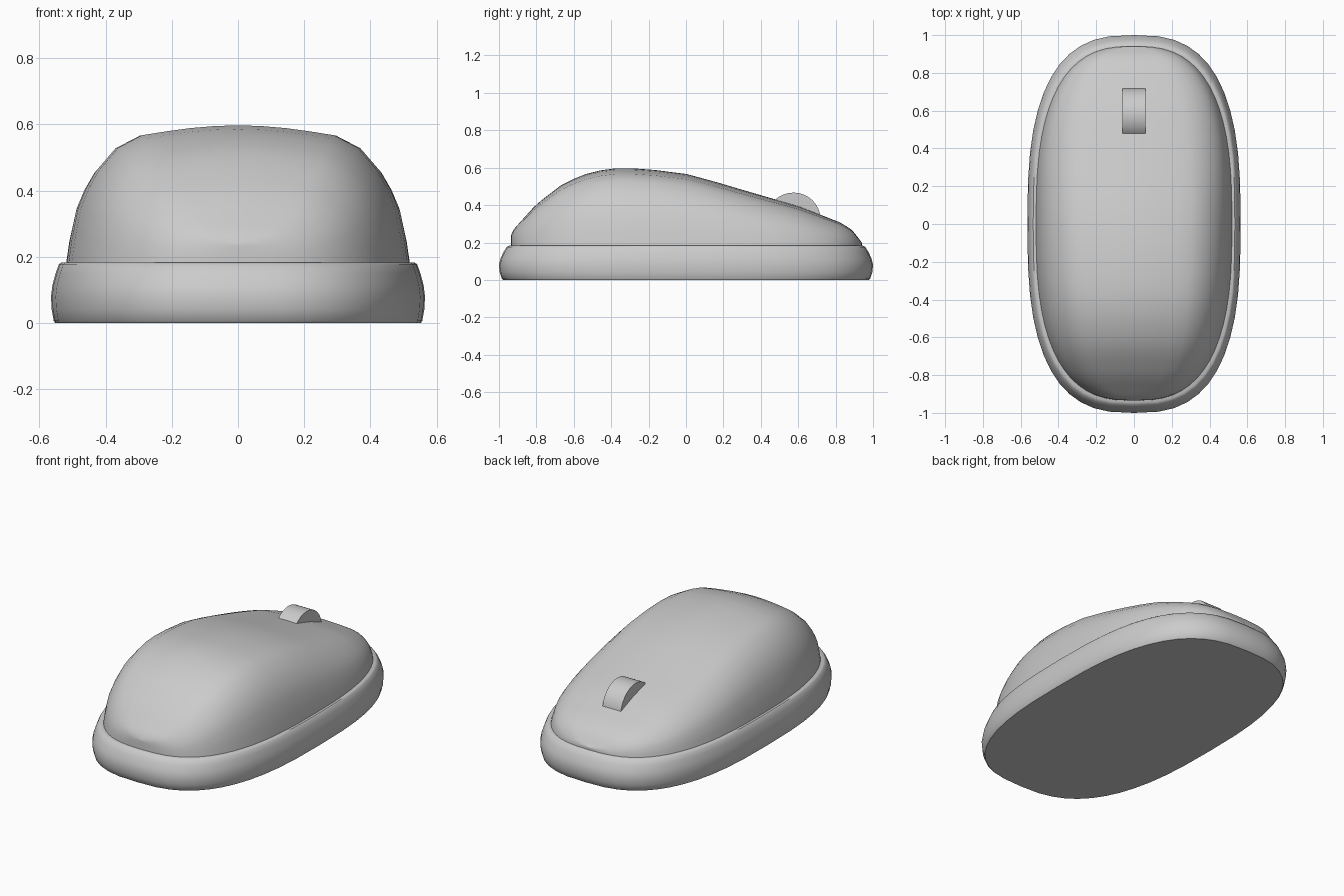
import bpy, bmesh, math

if "Cube" in bpy.data.objects:
    bpy.data.objects.remove(bpy.data.objects["Cube"])

grey = bpy.data.materials.new("light grey plastic")
grey.diffuse_color = (0.6, 0.6, 0.6, 1)
grey.use_nodes = True
grey.node_tree.nodes["Principled BSDF"].inputs["Base Color"].default_value = grey.diffuse_color


def finish(bm, name, angle=40):
    bmesh.ops.remove_doubles(bm, verts=bm.verts, dist=0.0005)
    bmesh.ops.recalc_face_normals(bm, faces=bm.faces)
    me = bpy.data.meshes.new(name)
    bm.to_mesh(me)
    bm.free()
    me.materials.append(grey)
    me.shade_smooth()
    me.set_sharp_from_angle(angle=math.radians(angle))
    ob = bpy.data.objects.new(name, me)
    bpy.context.collection.objects.link(ob)
    return ob


def bridge(bm, a, b, closed):
    for i in range(len(a) if closed else len(a) - 1):
        j = (i + 1) % len(a)
        bm.faces.new((a[i], a[j], b[j], b[i]))


def spow(v, n):
    return math.copysign(abs(v) ** (2 / n), v)


def lerp(points, x):
    for (x0, y0), (x1, y1) in zip(points, points[1:]):
        if x <= x1:
            return y0 + (y1 - y0) * max(0, x - x0) / (x1 - x0)
    return points[-1][1]


# Base: rounded oval tray, stacked rings of (z, scale)
bm = bmesh.new()
rings = []
for z, s in [(0, 0.978), (0.006, 0.985), (0.04, 0.996), (0.08, 1), (0.115, 0.992),
             (0.15, 0.975), (0.176, 0.959), (0.183, 0.945), (0.183, 0.91)]:
    ring = []
    for i in range(48):
        a = 2 * math.pi * i / 48
        ring.append(bm.verts.new((0.565 * s * spow(math.cos(a), 2.75),
                                  s * spow(math.sin(a), 2.75), z)))
    rings.append(ring)
for a, b in zip(rings, rings[1:]):
    bridge(bm, a, b, True)
bm.faces.new(rings[0])
bm.faces.new(rings[-1])
finish(bm, "base")

# Top shell: cross-sections lofted along the length under a humped ridge line
ridge = [(-0.935, 0.24), (-0.92, 0.272), (-0.8, 0.405), (-0.65, 0.52), (-0.5, 0.58),
         (-0.35, 0.6), (-0.2, 0.592), (0, 0.567), (0.15, 0.527), (0.3, 0.482),
         (0.6, 0.395), (0.83, 0.305), (0.89, 0.265), (0.94, 0.2)]
half = [(1, 0), (0.98, 0.18), (0.942, 0.41), (0.895, 0.55), (0.837, 0.675), (0.721, 0.838),
        (0.577, 0.929), (0.43, 0.957), (0.288, 0.98), (0.14, 0.995)]
section = [(-t, h) for t, h in half] + [(0, 1)] + half[::-1]
bm = bmesh.new()
floor = 0.175
rows = []
for i in range(33):
    a = math.pi * (i / 32 - 0.5)
    y = 0.003 + 0.938 * spow(math.sin(a), 2.7)
    w = 0.52 * spow(max(0, math.cos(a)), 2.7)
    top = lerp(ridge, y)
    rows.append([bm.verts.new((t * w, y, floor + (top - floor) * h)) for t, h in section])
for a, b in zip(rows, rows[1:]):
    bridge(bm, a, b, True)
finish(bm, "top_shell", 50)

# Scroll wheel set into the front of the shell
bm = bmesh.new()
sides = [[bm.verts.new((x, 0.575 + 0.145 * math.cos(2 * math.pi * i / 32),
                        0.322 + 0.145 * math.sin(2 * math.pi * i / 32)))
          for i in range(32)] for x in (-0.062, 0.062)]
bridge(bm, sides[0], sides[1], True)
for s in sides:
    bm.faces.new(s)
finish(bm, "scroll_wheel")
